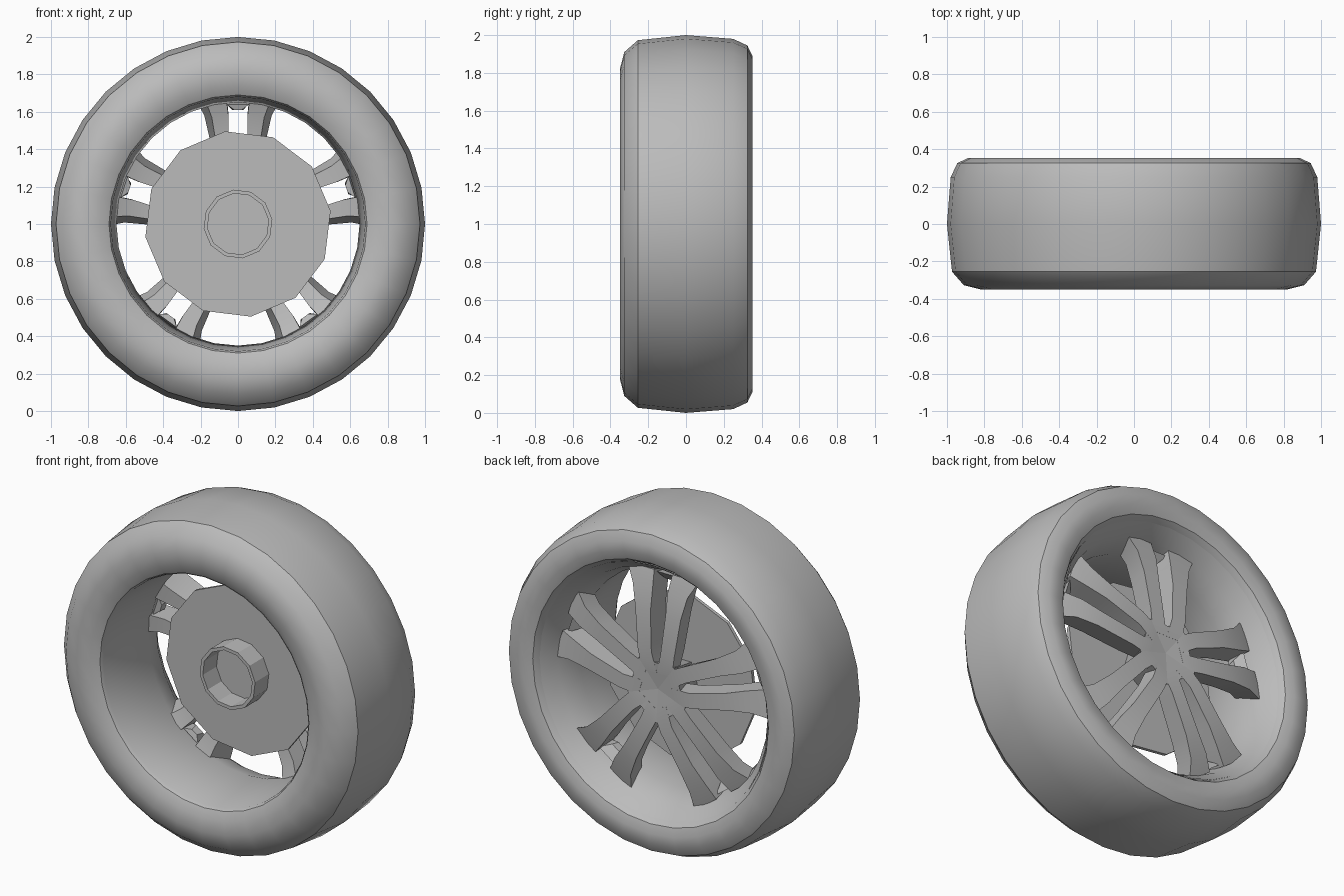
import bpy, bmesh, math
from mathutils import Vector

if "Cube" in bpy.data.objects:
    bpy.data.objects.remove(bpy.data.objects["Cube"])

GREY = (0.5, 0.5, 0.5, 1)
mat = bpy.data.materials.new("plain grey")
mat.use_nodes = True
mat.diffuse_color = GREY
mat.node_tree.nodes["Principled BSDF"].inputs["Base Color"].default_value = GREY


def place(radius, side, y, angle):
    """Polar position around the axle: radius outward, side tangential."""
    s, c = math.sin(angle), math.cos(angle)
    return Vector((radius * s + side * c, y, 1 + radius * c - side * s))


def finish(name, bm, smooth=None):
    bmesh.ops.recalc_face_normals(bm, faces=bm.faces)
    mesh = bpy.data.meshes.new(name)
    bm.to_mesh(mesh)
    bm.free()
    obj = bpy.data.objects.new(name, mesh)
    bpy.context.collection.objects.link(obj)
    mesh.materials.append(mat)
    if smooth:
        bpy.ops.object.select_all(action="DESELECT")
        obj.select_set(True)
        bpy.context.view_layer.objects.active = obj
        bpy.ops.object.shade_smooth_by_angle(angle=math.radians(smooth))
    return obj


def lathe(name, profile, sides, turn=0.0, closed=False, smooth=None):
    """Spin a (radius, y) profile around the axle."""
    bm = bmesh.new()
    rings = []
    for k in range(sides):
        a = turn + math.tau * k / sides
        rings.append([bm.verts.new(place(r, 0, y, a)) for r, y in profile])
    n = len(profile)
    for k in range(sides):
        p, q = rings[k], rings[(k + 1) % sides]
        for i in range(n if closed else n - 1):
            j = (i + 1) % n
            bm.faces.new((p[i], p[j], q[j], q[i]))
    bmesh.ops.remove_doubles(bm, verts=bm.verts, dist=0.0001)
    return finish(name, bm, smooth)


# Tyre with rounded shoulders
lathe("tyre", [(0.69, -0.315), (0.74, -0.34), (0.82, -0.35), (0.91, -0.327),
               (0.973, -0.255), (1.0, 0), (0.98, 0.25), (0.945, 0.325),
               (0.89, 0.352), (0.83, 0.352), (0.78, 0.335), (0.755, 0.30),
               (0.72, 0.2), (0.70, -0.2)], 32, closed=True, smooth=35)

# Rim barrel: narrows to a waist, then flares out to the spoke side
lathe("rim_barrel", [(0.69, -0.32), (0.68, -0.30), (0.65, 0.085),
                     (0.695, 0.22), (0.755, 0.305)], 32, smooth=35)

# Brake disc and the open collar on it
TURN = math.radians(-8)
lathe("brake_disc", [(0, 0.03), (0.5, 0.03), (0.5, 0.05), (0, 0.05)], 12, TURN)
lathe("axle_collar", [(0.185, 0.03), (0.185, -0.10), (0.165, -0.10), (0.165, 0.03)],
      12, TURN)

# Five-sided hub cap, slightly dished, reaching back to the disc
lathe("hub_cap", [(0, 0.265), (0.2, 0.28), (0.17, 0.2), (0.12, 0.05)], 5,
      math.radians(36))

# Twin spokes: (outer-face radius, inner-face radius, near side, far side,
# far side on inner face, outer y, inner y)
SECTIONS = [(0.10, 0.10, 0.0, 0.10, 0.08, 0.275, 0.18),
            (0.22, 0.22, 0.03, 0.12, 0.10, 0.285, 0.16),
            (0.45, 0.45, 0.05, 0.15, 0.12, 0.265, 0.12),
            (0.58, 0.57, 0.05, 0.18, 0.14, 0.245, 0.10),
            (0.68, 0.65, 0.06, 0.235, 0.17, 0.215, 0.07)]


def spoke(name, angle, mirror):
    bm = bmesh.new()
    loops = []
    for ro, ri, near, far, far_in, yo, yi in SECTIONS:
        corners = [(ro, near, yo), (ro, far, yo), (ri, far_in, yi), (ri, near, yi)]
        loops.append([bm.verts.new(place(r, mirror * t, y, angle))
                      for r, t, y in corners])
    for a, b in zip(loops, loops[1:]):
        for i in range(4):
            j = (i + 1) % 4
            bm.faces.new((a[i], a[j], b[j], b[i]))
    bm.faces.new(loops[0])
    bm.faces.new(loops[-1])
    finish(name, bm, 25)


for k in range(5):
    for label, m in (("a", 1), ("b", -1)):
        spoke(f"spoke_{k + 1}{label}", math.tau * k / 5, m)

# Small bridge closing each twin-spoke gap at the rim
for k in range(5):
    bm = bmesh.new()
    ang = math.tau * k / 5
    base = [bm.verts.new(place(r, t, y, ang)) for r, t, y in
            ((0.66, -0.07, 0.19), (0.66, 0.07, 0.19), (0.64, 0.06, 0.09),
             (0.64, -0.06, 0.09))]
    tip = [bm.verts.new(place(0.61, t, y, ang)) for t, y in
           ((-0.03, 0.15), (0.03, 0.15), (0.02, 0.1), (-0.02, 0.1))]
    bm.faces.new(base)
    bm.faces.new(tip)
    for i in range(4):
        j = (i + 1) % 4
        bm.faces.new((base[i], base[j], tip[j], tip[i]))
    finish(f"spoke_bridge_{k + 1}", bm)
